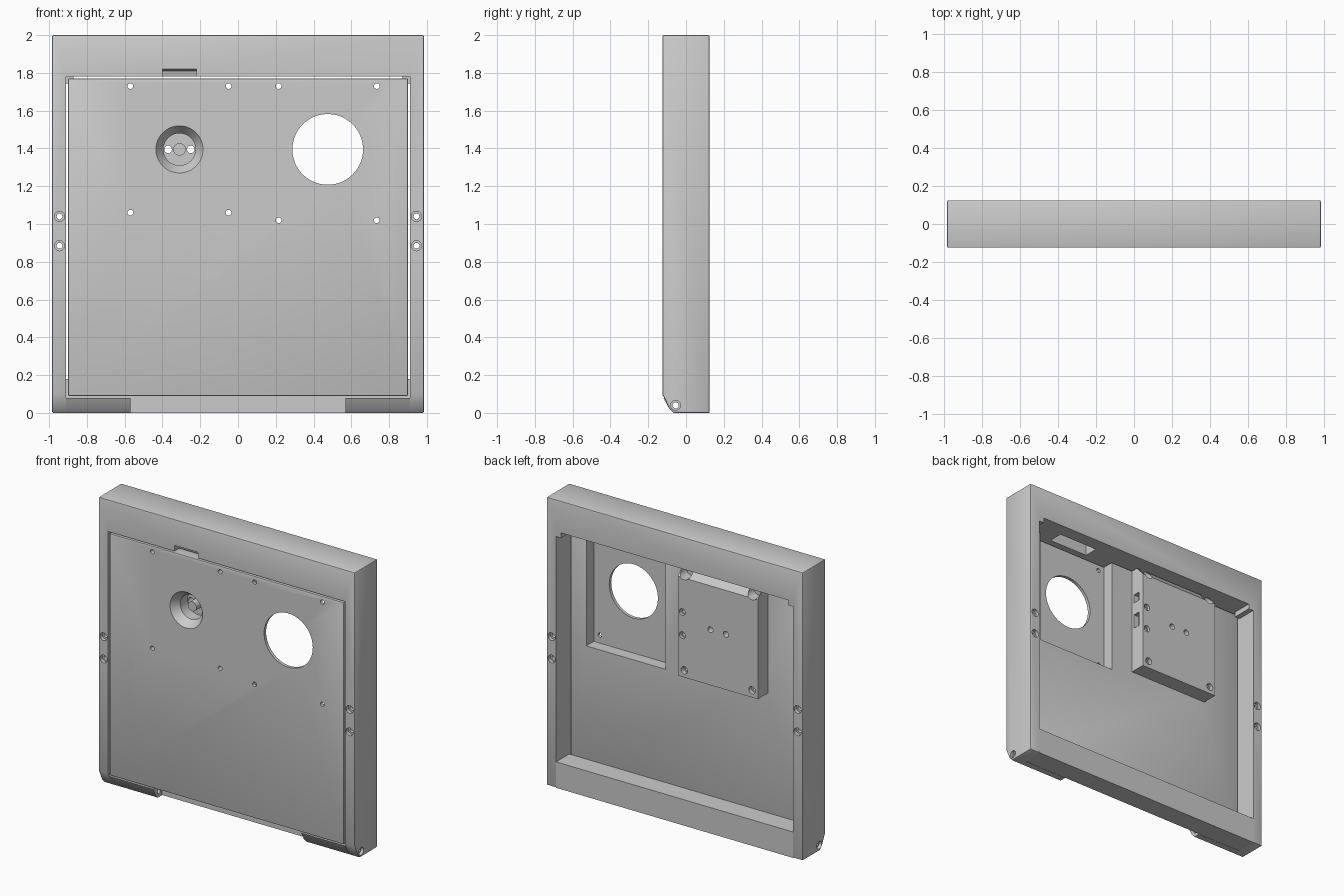
import bpy, bmesh, math
from mathutils import Matrix, Vector

if "Cube" in bpy.data.objects:
    bpy.data.objects.remove(bpy.data.objects["Cube"])


def finish(name, bm):
    bmesh.ops.recalc_face_normals(bm, faces=bm.faces)
    me = bpy.data.meshes.new(name)
    bm.to_mesh(me)
    bm.free()
    ob = bpy.data.objects.new(name, me)
    bpy.context.collection.objects.link(ob)
    return ob


def box(name, x, y, z):
    bm = bmesh.new()
    bmesh.ops.create_cube(bm, size=1)
    for v in bm.verts:
        v.co = Vector([lo + (c + 0.5) * (hi - lo) for c, (lo, hi) in zip(v.co, (x, y, z))])
    return finish(name, bm)


def prism(name, yz, x0, x1):
    """Extrude a (y, z) profile along x."""
    bm = bmesh.new()
    face = bm.faces.new([bm.verts.new((x0, y, z)) for y, z in yz])
    ext = bmesh.ops.extrude_face_region(bm, geom=[face])
    verts = [g for g in ext["geom"] if isinstance(g, bmesh.types.BMVert)]
    bmesh.ops.translate(bm, verts=verts, vec=(x1 - x0, 0, 0))
    return finish(name, bm)


def rod(name, x, z, y0, y1, r0, r1=None, seg=32):
    """Cylinder or cone along y."""
    bm = bmesh.new()
    m = Matrix.Translation((x, (y0 + y1) / 2, z)) @ Matrix.Rotation(-math.pi / 2, 4, 'X')
    bmesh.ops.create_cone(bm, cap_ends=True, segments=seg, radius1=r0,
                          radius2=r0 if r1 is None else r1, depth=y1 - y0, matrix=m)
    return finish(name, bm)


def rod_x(name, y, z, x0, x1, r):
    bm = bmesh.new()
    m = Matrix.Translation(((x0 + x1) / 2, y, z)) @ Matrix.Rotation(math.pi / 2, 4, 'Y')
    bmesh.ops.create_cone(bm, cap_ends=True, segments=24, radius1=r, radius2=r,
                          depth=x1 - x0, matrix=m)
    return finish(name, bm)


def apply(ob, mod):
    bpy.context.view_layer.objects.active = ob
    bpy.ops.object.modifier_apply(modifier=mod.name)


def cut(ob, *tools):
    for t in tools:
        m = ob.modifiers.new("cut", 'BOOLEAN')
        m.operation, m.solver, m.object = 'DIFFERENCE', 'EXACT', t
        apply(ob, m)
        bpy.data.objects.remove(t)


def bevel(ob, width):
    m = ob.modifiers.new("bevel", 'BEVEL')
    m.width, m.segments, m.limit_method = width, 2, 'ANGLE'
    m.angle_limit = math.radians(60)
    apply(ob, m)


F, B, P = -0.125, 0.125, -0.02   # front plane, back plane, back of the door
HINGE = (-0.055, 0.04)

# Outer frame: two posts and a top bar with a chamfered foot
frame = prism("frame", [(F, 0.1), (F, 2), (B, 2), (B, 0), (-0.065, 0), (-0.09, 0.025)],
              -0.985, 0.985)
bevel(frame, 0.008)
cut(frame, box("c", (-0.91, 0.91), (-1, 1), (-1, 1.78)))
# Hinge bore, finger notch and cable slot
cut(frame, rod_x("c", *HINGE, -1.1, 1.1, 0.016),
    prism("c", [(-0.2, 1.7), (-0.2, 1.82), (F, 1.82), (-0.08, 1.81), (-0.05, 1.7)], -0.4, -0.22),
    box("c", (0.35, 0.65), (-0.07, 0.03), (1.7, 1.9)))
for s in (-1, 1):
    cut(frame, rod_x("c", *HINGE, s * 0.985 - 0.02, s * 0.985 + 0.02, 0.026))
    # Post screw holes, counterbored at both ends
    for z in (1.04, 0.885):
        cut(frame, rod("c", s * 0.945, z, -0.3, 0.3, 0.015),
            rod("c", s * 0.945, z, -0.2, -0.1, 0.027),
            rod("c", s * 0.945, z, 0.1, 0.2, 0.027))
    # Small stops in the top corners of the opening
    x0, x1 = sorted((s * 0.872, s * 0.915))
    box("corner_stop", (x0, x1), (P + 0.005, B), (1.745, 1.785))
    # Hinge knuckles
    x0, x1 = sorted((s * 0.57, s * 0.91))
    knuckle = prism("hinge_knuckle", [(F, 0.08), (P, 0.08), (P, 0), (-0.065, 0),
                                      (-0.09, 0.025), (-0.12, 0.08)][1:], x0, x1)
    cut(knuckle, rod_x("c", *HINGE, x0 - 0.1, x1 + 0.1, 0.016))

# Bottom rail behind the door
box("bottom_rail", (-0.911, 0.911), (P + 0.002, B), (0, 0.18))

# Door panel with round opening and rear pocket
door = box("door_panel", (-0.9, 0.9), (F, P), (0.09, 1.77))
bevel(door, 0.006)
HX, DX, CZ = 0.475, -0.31, 1.395
cut(door, box("c", (0.17, 0.78), (-0.103, 0.1), (0.965, 1.9)),
    rod("c", HX, CZ, -0.3, 0.3, 0.187, seg=96))
box_screws = [(x, z) for x in (-0.57, -0.05) for z in (1.06, 1.73)]
pocket_screws = [(x, z) for x in (0.215, 0.735) for z in (1.02, 1.73)]
for x, z in box_screws + pocket_screws:
    cut(door, rod("c", x, z, -0.3, 0.3, 0.015))
# Dial recess: conical mouth, then a straight bore
cut(door, rod("c", DX, CZ, F - 0.01, -0.07, 0.132, 0.085, 48),
    rod("c", DX, CZ, -0.1, 0.1, 0.085, seg=48))

# Mechanism housing on the back of the door
Y1 = 0.09
housing = prism("mechanism_housing", [(P, 1.01), (Y1, 1.01), (Y1, 1.70), (0.03, 1.768), (P, 1.768)],
                -0.615, 0.0)
cut(housing, rod("c", DX, CZ, -0.1, 0.01, 0.085, seg=48))
for s in (-1, 1):
    cut(housing, rod("c", DX + s * 0.06, CZ, -0.3, 0.3, 0.02))
for x, z in box_screws:
    if z > 1.5:
        # Open screw notches in the top corners
        cut(housing, rod("c", x, z, P + 0.03, 0.3, 0.042), rod("c", x, z, -0.3, 0.3, 0.015))
    else:
        cut(housing, rod("c", x, z, -0.3, 0.3, 0.015), rod("c", x, z, Y1 - 0.03, 0.3, 0.025))
for z in (1.46, 1.30):
    cut(housing, rod("c", -0.035, z, 0.02, 0.3, 0.014), rod("c", -0.035, z, Y1 - 0.02, 0.3, 0.023))
# Side slots of the housing
cut(housing, box("c", (-0.04, 0.1), (0.0, 0.05), (1.52, 1.58)),
    box("c", (-0.04, 0.1), (0.0, 0.05), (1.33, 1.43)))

# Dial shaft in the recess
rod("dial_shaft", DX, CZ, -0.06, 0.03, 0.033)

# Smooth round bores, keep flat faces crisp
bpy.ops.object.select_all(action='SELECT')
bpy.ops.object.shade_smooth_by_angle(angle=math.radians(30))
